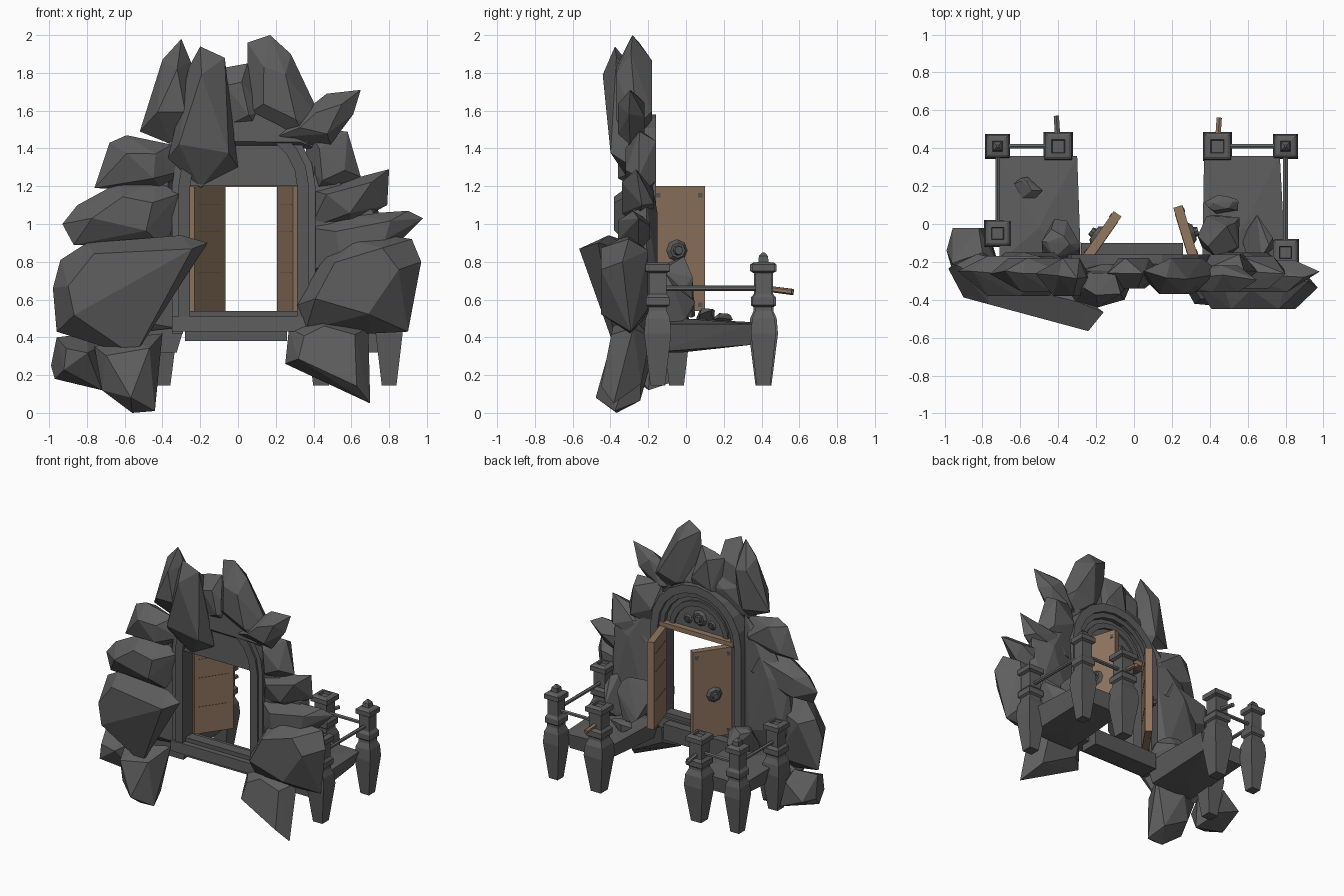
import bpy, bmesh, math, random
from mathutils import Vector, Matrix

if "Cube" in bpy.data.objects:
    bpy.data.objects.remove(bpy.data.objects["Cube"])

random.seed(4)


def mat(name, rgb):
    m = bpy.data.materials.new(name)
    m.diffuse_color = (*rgb, 1)
    m.use_nodes = True
    m.node_tree.nodes["Principled BSDF"].inputs["Base Color"].default_value = m.diffuse_color
    return m


STONE = mat("dark_stone", (0.112, 0.112, 0.112))
TRIM = mat("trim_stone", (0.098, 0.099, 0.1))
RAIL = mat("rail_metal", (0.13, 0.138, 0.133))
WOOD = mat("wood", (0.285, 0.183, 0.117))
DARKWOOD = mat("dark_wood", (0.16, 0.105, 0.068))


def finish(name, bm, *mats):
    bmesh.ops.recalc_face_normals(bm, faces=bm.faces)
    me = bpy.data.meshes.new(name)
    bm.to_mesh(me)
    bm.free()
    for m in mats:
        me.materials.append(m)
    ob = bpy.data.objects.new(name, me)
    bpy.context.collection.objects.link(ob)
    return ob


def hull(name, pts, m=STONE):
    bm = bmesh.new()
    for p in pts:
        bm.verts.new(p)
    r = bmesh.ops.convex_hull(bm, input=bm.verts[:])
    junk = {g for g in r["geom_interior"] + r["geom_unused"] if isinstance(g, bmesh.types.BMVert)}
    bmesh.ops.delete(bm, geom=list(junk), context='VERTS')
    bmesh.ops.dissolve_limit(bm, angle_limit=0.05, verts=bm.verts[:], edges=bm.edges[:])
    return finish(name, bm, m)


def rock(outline, y0, y1, slant=0.0, front=0.55, lean=0.0):
    """Faceted boulder: front outline in x,z with smaller front and back caps."""
    n = len(outline)
    cx = sum(p[0] for p in outline) / n
    cz = sum(p[1] for p in outline) / n
    pts = []

    def add(x, y, z):
        pts.append((x, y + slant * (x - cx) + lean * (z - cz), z))
    for i, (x, z) in enumerate(outline):
        add(x, y0 + (y1 - y0) * random.uniform(0.4, 0.65), z)
        for y, s, step in ((y0, front, 0), (y1, 0.68, 1)):
            if i % 2 == step or n < 6:
                k = s * random.uniform(0.8, 1.1)
                add(cx + (x - cx) * k, y, cz + (z - cz) * k)
    return hull("boulder", pts)


def box(name, lo, hi, m, M=None):
    bm = bmesh.new()
    bmesh.ops.create_cube(bm, size=1)
    for v in bm.verts:
        v.co = Vector([(a + b) / 2 + c * (b - a) for a, b, c in zip(lo, hi, v.co)])
        if M:
            v.co = M @ v.co
    return finish(name, bm, m)


# Boulders around the gate, left side
rock([(-.30, 1.98), (-.25, 1.86), (-.22, 1.5), (-.35, 1.42), (-.52, 1.49), (-.4, 1.87)], -.38, -.18)
rock([(-.2, 1.94), (-.07, 1.88), (0, 1.3), (-.2, 1.19), (-.37, 1.35), (-.26, 1.83)], -.42, -.24, 0, .7, -.1)
rock([(-.68, 1.43), (-.59, 1.47), (-.35, 1.42), (-.3, 1.28), (-.4, 1.18), (-.76, 1.19)], -.36, -.18)
rock([(-.93, 1.0), (-.85, 1.1), (-.63, 1.22), (-.43, 1.23), (-.31, 1.16), (-.3, 1.05), (-.4, .88), (-.87, .89)], -.38, -.17)
rock([(-.98, .66), (-.94, .81), (-.8, .9), (-.3, .94), (-.16, .9), (-.55, .3), (-.96, .43)], -.45, -.2, -.27, .82)
rock([(-.96, .4), (-.8, .42), (-.73, .35), (-.72, .12), (-.97, .18), (-.99, .25)], -.34, -.02)
rock([(-.76, .35), (-.6, .4), (-.4, .42), (-.44, .01), (-.56, 0), (-.72, .12)], -.44, -.2, 0, .6, .28)
# Crown and right side
rock([(-.14, 1.8), (-.06, 1.83), (.05, 1.85), (.14, 1.6), (.12, 1.48), (-.14, 1.48)], -.34, -.18)
rock([(.05, 1.96), (.17, 2.0), (.28, 1.9), (.46, 1.52), (.38, 1.42), (.2, 1.5), (.05, 1.58)], -.37, -.18)
rock([(.38, 1.62), (.47, 1.69), (.65, 1.71), (.61, 1.58), (.49, 1.42), (.33, 1.42), (.2, 1.46)], -.36, -.22)
rock([(.36, 1.5), (.58, 1.49), (.65, 1.25), (.62, 1.18), (.4, 1.15), (.36, 1.3)], -.32, -.16)
rock([(.38, 1.18), (.55, 1.21), (.8, 1.29), (.79, 1.1), (.6, 1.0), (.38, .98)], -.34, -.17)
rock([(.38, .98), (.6, 1.05), (.9, 1.07), (.98, 1.03), (.85, .9), (.6, .8), (.38, .74)], -.36, -.19)
big = rock([(.46, .83), (.62, .91), (.8, .94), (.92, .92), (.97, .8), (.9, .43), (.7, .42), (.36, .44), (.31, .57)],
           -.45, -.2, 0, .75)
rock([(.27, .45), (.45, .5), (.69, .45), (.70, .05), (.25, .26)], -.41, -.2, 0, .7, .2)
# Backing rock that closes the gaps between boulders and arch
rock([(-.34, 1.45), (-.6, 1.22), (-.72, 1.0), (-.75, .6), (-.6, .42), (-.33, .45)], -.28, -.15, 0, .8)
rock([(.38, 1.4), (.6, 1.2), (.74, 1.1), (.78, .6), (.6, .42), (.38, .45)], -.28, -.15, 0, .8)
rock([(-.38, 1.4), (-.28, 1.62), (.05, 1.72), (.36, 1.6), (.42, 1.4), (.05, 1.48)], -.31, -.21, 0, .8)
# One exposed wooden facet on the rear inner side of the big boulder
big.data.materials.append(WOOD)
for f in big.data.polygons:
    if f.normal.x < -.2 and f.normal.y > .05 and f.normal.z > -.2:
        f.material_index = 1

# Stone ledges behind the gate
for s, xs in ((1, (.36, .80, .77, .37)), (-1, (-.28, -.71, -.72, -.30))):
    cx = sum(xs) / 4
    top = [(xs[0], -.2, .47), (xs[1], -.2, .47), (xs[2], .36, .47), (xs[3], .36, .48), (cx, -.02, .5)]
    low = [(cx + (x - cx) * .8, y * .95, .36 if y > 0 else .32) for x, y, z in top]
    hull("ledge", top + low)


# Loose stones on the ledges
def stone(c, r):
    pts = []
    for i in range(16):
        d = Vector([random.gauss(0, 1) for _ in range(3)]).normalized()
        pts.append([a + b * e for a, b, e in zip(c, r, d)])
    hull("loose_stone", pts)


stone((.46, -.05, .65), (.13, .15, .19))
stone((.64, -.09, .62), (.10, .14, .18))
stone((-.41, -.1, .53), (.14, .13, .13))
stone((-.56, .19, .5), (.08, .06, .03))
stone((.47, .11, .51), (.1, .06, .05))

# Arched frame
CX, SPRING = .03, 1.2


def arch_path(r, zb):
    p = [(CX - r, zb)] if zb < SPRING else []
    p += [(CX - r * math.cos(math.pi * i / 10), SPRING + r * math.sin(math.pi * i / 10)) for i in range(11)]
    return p + ([(CX + r, zb)] if zb < SPRING else [])


def arch(name, ro, ri, zb, y0, y1, m):
    bm = bmesh.new()
    outer, inner = arch_path(ro, zb), arch_path(ri, zb)
    rings = [[bm.verts.new((o[0], y0, o[1])), bm.verts.new((o[0], y1, o[1])),
              bm.verts.new((i[0], y1, i[1])), bm.verts.new((i[0], y0, i[1]))] for o, i in zip(outer, inner)]
    for a, b in zip(rings, rings[1:]):
        for k in range(4):
            bm.faces.new((a[k], a[(k + 1) % 4], b[(k + 1) % 4], b[k]))
    bm.faces.new(rings[0])
    bm.faces.new(rings[-1])
    return finish(name, bm, m)


arch("outer_arch", .38, .32, .42, -.29, -.16, STONE)
arch("inner_arch", .345, .283, .45, -.305, -.18, TRIM)
arch("arch_panel_band", .25, .21, SPRING, -.24, -.195, TRIM)
hull("arch_panel", [(x, y, z) for x, z in arch_path(.33, SPRING) for y in (-.285, -.21)])
box("door_head", (-.28, -.22, 1.195), (.34, -.165, 1.23), WOOD)
box("sill", (-.35, -.31, .43), (.38, -.17, .51), STONE)
box("sill_lip", (-.32, -.27, .47), (.36, -.19, .54), TRIM)
box("threshold", (-.28, -.24, .38), (.26, -.1, .5), TRIM)


def rosette(name, M, r, depth):
    """Eight sided stepped medallion, axis along local z."""
    for k, d in ((1, depth * .5), (.55, depth)):
        bm = bmesh.new()
        bmesh.ops.create_cone(bm, segments=8, radius1=r * k, radius2=r * k * .7, depth=d, cap_ends=True,
                              matrix=M @ Matrix.Translation((0, 0, d / 2)))
        finish(name, bm, TRIM)


BACK = Matrix.Rotation(-math.pi / 2, 4, 'X')  # local z to +y
rosette("panel_rosette", Matrix.Translation((CX, -.21, 1.32)) @ BACK, .06, .035)
for s in (-1, 1):
    rosette("panel_bud", Matrix.Translation((CX + s * .1, -.21, 1.29)) @ BACK, .035, .02)

# Double doors swung open to the back
for hx, ang, s in ((-.25, 55, 1), (.315, 107, -1)):
    M = Matrix.Translation((hx, -.18, 0)) @ Matrix.Rotation(math.radians(ang), 4, 'Z') @ Matrix.Scale(s, 4, (0, 1, 0))
    box("door_leaf", (0, -.025, .54), (.285, .025, 1.2), WOOD, M)
    for z in (.74, .96, 1.1):
        box("plank_seam", (.03, -.027, z), (.25, -.024, z + .004), DARKWOOD, M)
    for x in (.014, .246):
        for z in (.56, 1.14):
            box("corner_plate", (x, .02, z), (x + .025, .029, z + .025), TRIM, M)
    rosette("door_medallion", M @ Matrix.Translation((.13, .025, .86)) @ BACK, .058, .04)


# Square posts with tapered hanging feet
def post(x, y, w, spike):
    prof = [(.145, .6), (.42, 1.1), (.5, 1.0), (.54, .75), (.56, .75), (.57, .95), (.61, .95), (.63, .72),
            (.74, .72), (.75, 1.0), (.785, 1.0), (.795, .8)]
    prof += [(.80, .45), (.83, .4), (.85, .1)] if spike else [(.797, .5), (.78, .45)]
    bm = bmesh.new()
    prev = None
    for z, k in prof:
        h = w * k
        ring = [bm.verts.new((x + a * h, y + b * h, z)) for a, b in ((-1, -1), (1, -1), (1, 1), (-1, 1))]
        if prev:
            for i in range(4):
                bm.faces.new((prev[i], prev[(i + 1) % 4], ring[(i + 1) % 4], ring[i]))
        else:
            bm.faces.new(ring)
        prev = ring
    bm.faces.new(prev)
    finish("post", bm, STONE)


for x, y, w, sp in ((-.72, .41, .06, True), (.8, .41, .06, True), (-.4, .41, .07, False),
                    (.44, .41, .07, False), (-.72, -.05, .065, False), (.8, -.15, .065, False)):
    post(x, y, w, sp)


# Railings and broken rail stubs
def rail(a, b, r, m):
    a, b = Vector(a), Vector(b)
    bm = bmesh.new()
    q = (b - a).to_track_quat('Z', 'Y').to_matrix().to_4x4()
    bmesh.ops.create_cone(bm, segments=6, radius1=r, radius2=r, depth=(b - a).length, cap_ends=True,
                          matrix=Matrix.Translation((a + b) / 2) @ q)
    finish("rail", bm, m)


rail((-.72, .41, .66), (-.4, .41, .66), .014, RAIL)
rail((.44, .41, .66), (.8, .41, .66), .014, RAIL)
rail((-.72, -.05, .66), (-.72, .41, .66), .014, RAIL)
rail((.8, -.15, .66), (.8, .41, .66), .014, RAIL)
rail((-.4, .41, .66), (-.41, .57, .64), .016, RAIL)
rail((.44, .41, .66), (.45, .56, .64), .016, WOOD)
